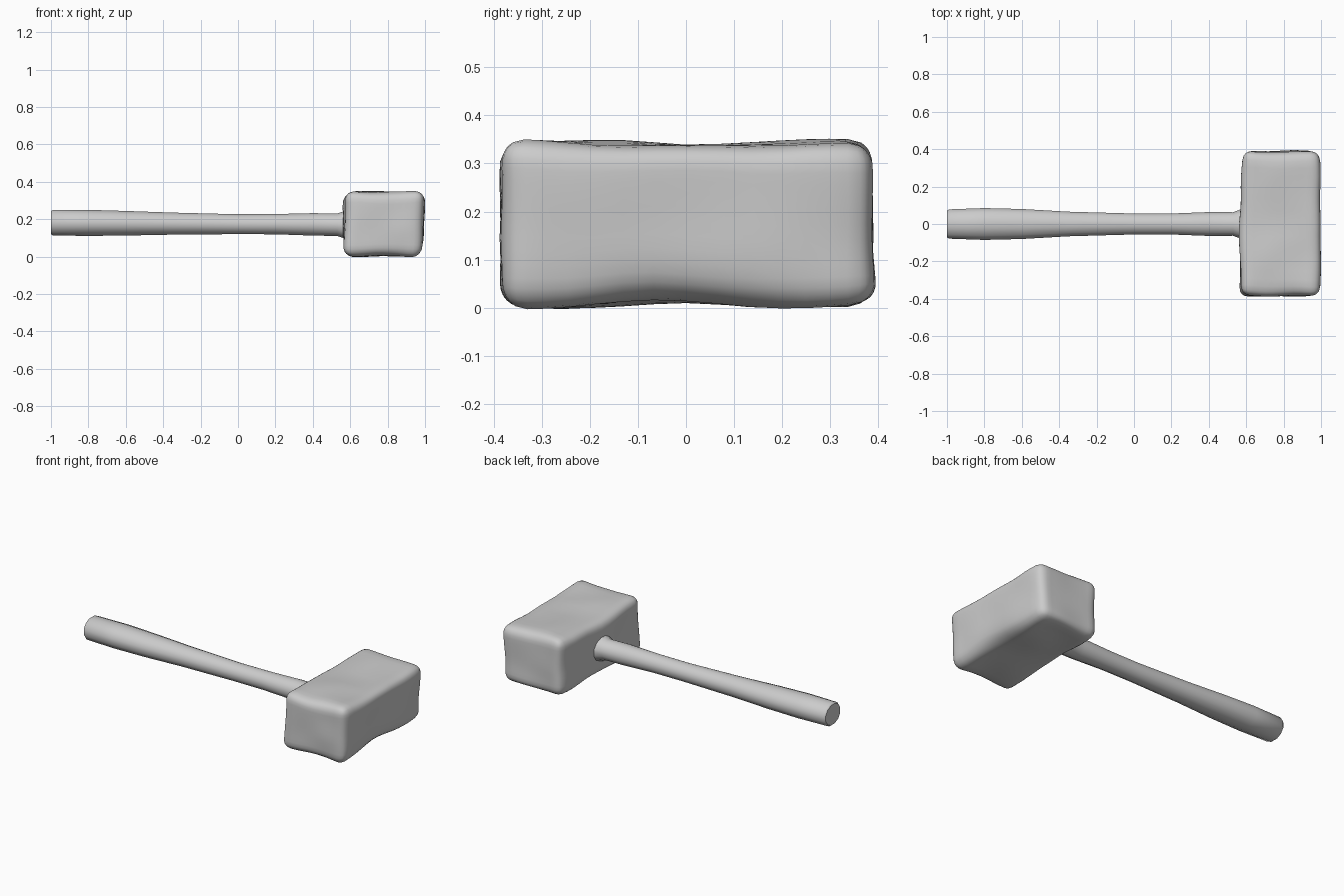
import bpy, bmesh, math
from mathutils import Vector, noise

cube = bpy.data.objects.get("Cube")
if cube:
    bpy.data.objects.remove(cube, do_unlink=True)

grey = bpy.data.materials.new("plain grey")
grey.use_nodes = True
colour = (0.6, 0.6, 0.6, 1)
grey.diffuse_color = colour
grey.node_tree.nodes["Principled BSDF"].inputs["Base Color"].default_value = colour


def finish(bm, name, angle):
    bmesh.ops.recalc_face_normals(bm, faces=bm.faces)
    mesh = bpy.data.meshes.new(name)
    bm.to_mesh(mesh)
    bm.free()
    mesh.materials.append(grey)
    obj = bpy.data.objects.new(name, mesh)
    bpy.context.collection.objects.link(obj)
    bpy.ops.object.select_all(action='DESELECT')
    obj.select_set(True)
    bpy.context.view_layer.objects.active = obj
    bpy.ops.object.shade_smooth_by_angle(angle=math.radians(angle))


# Mallet head: rounded block, pinched at the waist and slightly worn
half = Vector((0.212, 0.387, 0.171))
centre = Vector((0.78, 0.003, 0.175))
radius = 0.05
bm = bmesh.new()
bmesh.ops.create_cube(bm, size=2)
bmesh.ops.subdivide_edges(bm, edges=bm.edges[:], cuts=17, use_grid_fill=True)
for v in bm.verts:
    # crowd the grid towards the edges, then round them
    p = Vector([half[i] * math.sin(v.co[i] * math.pi / 2) for i in range(3)])
    core = Vector([max(-half[i] + radius, min(half[i] - radius, p[i])) for i in range(3)])
    p = core + (p - core).normalized() * radius
    t = p.y / half.y
    waist = math.exp(-(t / 0.35) ** 2)
    p.z *= 1 - 0.05 * waist
    p.x *= 1 - 0.02 * abs(t) ** 3
    p.x += 0.008 * t * (p.x < 0)
    # chipped lower outer edge
    if p.x > 0 and p.z < 0:
        p.x -= 0.25 * p.x * (p.z / half.z) ** 4 * (0.3 + 0.7 * waist)
    p += 0.012 * noise.noise_vector(p * 5 + Vector((3, 1, 7)))
    v.co = p + centre
finish(bm, "mallet_head", 50)

# Handle: rings of (x, half width, centre height, half height)
rings = [(-1.0, 0.073, 0.181, 0.063), (-0.99, 0.081, 0.181, 0.071),
         (-0.8, 0.088, 0.18, 0.072), (-0.6, 0.083, 0.178, 0.068),
         (-0.35, 0.068, 0.176, 0.061), (0.0, 0.058, 0.173, 0.055),
         (0.2, 0.058, 0.173, 0.056), (0.4, 0.066, 0.172, 0.062),
         (0.53, 0.065, 0.17, 0.062), (0.58, 0.085, 0.17, 0.08), (0.64, 0.085, 0.17, 0.08)]
sides = 12
bm = bmesh.new()
loops = []
for x, w, z, h in rings:
    angles = [2 * math.pi * (i + 0.5) / sides for i in range(sides)]
    loops.append([bm.verts.new((x, w * math.cos(a), z + h * math.sin(a))) for a in angles])
for a, b in zip(loops, loops[1:]):
    for i in range(sides):
        j = (i + 1) % sides
        bm.faces.new((a[i], a[j], b[j], b[i]))
bm.faces.new(loops[0])
bm.faces.new(loops[-1])
finish(bm, "handle", 40)
